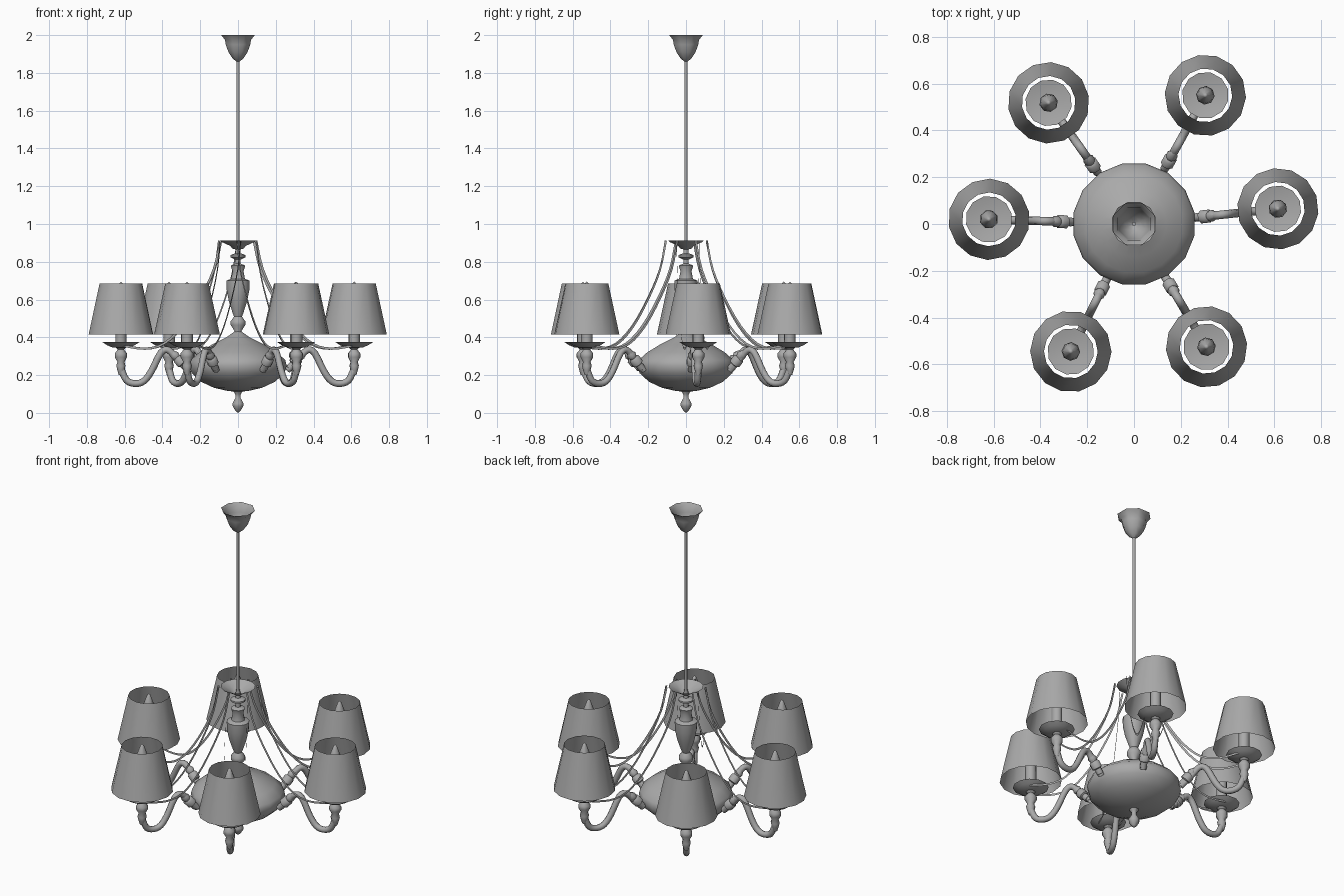
import bpy, bmesh, math
from mathutils import Matrix, Vector

cube = bpy.data.objects.get("Cube")
if cube:
    bpy.data.objects.remove(cube, do_unlink=True)

grey = bpy.data.materials.new("brushed grey metal")
grey.use_nodes = True
colour = (0.4, 0.4, 0.4, 1)
grey.diffuse_color = colour
grey.node_tree.nodes["Principled BSDF"].inputs["Base Color"].default_value = colour


def finish(name, bm, matrix=None, angle=50, recalc=True):
    """Turn a bmesh into a smooth-shaded object."""
    if recalc:
        bmesh.ops.recalc_face_normals(bm, faces=bm.faces)
    mesh = bpy.data.meshes.new(name)
    bm.to_mesh(mesh)
    bm.free()
    mesh.materials.append(grey)
    obj = bpy.data.objects.new(name, mesh)
    bpy.context.collection.objects.link(obj)
    obj.matrix_world = matrix or Matrix()
    bpy.ops.object.select_all(action='DESELECT')
    obj.select_set(True)
    bpy.context.view_layer.objects.active = obj
    bpy.ops.object.shade_smooth_by_angle(angle=math.radians(angle))
    return obj


def sweep(name, rings, matrix=None, close=True, angle=50):
    """Skin a list of point rings."""
    bm = bmesh.new()
    loops = [[bm.verts.new(p) for p in ring] for ring in rings]
    for a, b in zip(loops, loops[1:]):
        n = len(a)
        for i in range(n if close else n - 1):
            j = (i + 1) % n
            bm.faces.new((a[i], a[j], b[j], b[i]))
    bmesh.ops.remove_doubles(bm, verts=bm.verts, dist=0.0002)
    return finish(name, bm, matrix, angle)


def lathe(name, profile, sides, matrix=None, angle=50):
    """Spin (radius, height) pairs around z."""
    turns = [2 * math.pi * (i + 0.5) / sides for i in range(sides)]
    rings = [[(r * math.cos(t), r * math.sin(t), z) for t in turns] for r, z in profile]
    return sweep(name, rings, matrix, True, angle)


def spline(points, steps):
    """Smooth path through control points."""
    pts = [Vector(p) for p in points]
    pts = [2 * pts[0] - pts[1]] + pts + [2 * pts[-1] - pts[-2]]
    path = []
    for a, b, c, d in zip(pts, pts[1:], pts[2:], pts[3:]):
        for k in range(steps):
            t = k / steps
            path.append(0.5 * (2 * b + (c - a) * t + (2 * a - 5 * b + 4 * c - d) * t * t
                               + (3 * b - a - 3 * c + d) * t ** 3))
    return path + [pts[-2]]


def frames(path):
    """Each path point with its normal in the xz plane."""
    for i, p in enumerate(path):
        t = path[min(i + 1, len(path) - 1)] - path[max(i - 1, 0)]
        yield p, Vector((-t.z, 0, t.x)).normalized()


def tube(name, path, radius, sides, matrix):
    turns = [2 * math.pi * i / sides for i in range(sides)]
    side = Vector((0, 1, 0))
    rings = [[p + radius * (math.cos(t) * n + math.sin(t) * side) for t in turns]
             for p, n in frames(path)]
    return sweep(name, rings, matrix)


def ribbon(name, path, half, matrix):
    rings = [[p - half * n, p + half * n] for p, n in frames(path)]
    return sweep(name, rings, matrix, close=False)


# Central stem, from ceiling to finial
lathe("ceiling_canopy", [(0.096, 2.0), (0.075, 1.975), (0.07, 1.95), (0.055, 1.91),
                         (0.03, 1.875), (0.008, 1.86)], 8)
lathe("hanging_rod", [(0.008, 0.88), (0.008, 1.9)], 8)
lathe("crown", [(0.098, 0.912), (0.09, 0.905), (0.045, 0.885), (0.03, 0.87), (0.012, 0.865)], 12)
lathe("turned_column", [(0.012, 0.89), (0.015, 0.845), (0.042, 0.835), (0.042, 0.825),
                        (0.015, 0.812), (0.015, 0.79), (0.04, 0.78), (0.03, 0.75),
                        (0.038, 0.71), (0.064, 0.7), (0.062, 0.65), (0.05, 0.59),
                        (0.028, 0.525), (0.022, 0.51), (0.04, 0.485), (0.04, 0.465),
                        (0.02, 0.435), (0.024, 0.41)], 12)
lathe("bowl", [(0.02, 0.43), (0.06, 0.402), (0.14, 0.362), (0.21, 0.32), (0.255, 0.28),
               (0.263, 0.25), (0.25, 0.21), (0.2, 0.165), (0.13, 0.133), (0.05, 0.115),
               (0, 0.113)], 16)
lathe("finial", [(0.03, 0.118), (0.016, 0.1), (0.014, 0.08), (0.032, 0.05), (0.03, 0.035),
                 (0.014, 0.01), (0, 0.0)], 8)

# Six arms, each built along +x and turned into place
arm_path = spline([(0.26, 0, 0.225), (0.32, 0, 0.285), (0.365, 0, 0.332), (0.405, 0, 0.318),
                   (0.455, 0, 0.22), (0.495, 0, 0.168), (0.54, 0, 0.155), (0.585, 0, 0.172),
                   (0.613, 0, 0.23)], 3)
drape = spline([(0.09, 0, 0.912), (0.125, 0, 0.76), (0.195, 0, 0.61), (0.29, 0, 0.46),
                (0.39, 0, 0.365), (0.49, 0, 0.34), (0.6, 0, 0.355)], 3)
lamps = [(0.615, 0.065), (0.305, 0.55), (-0.365, 0.518), (-0.62, 0.02),
         (-0.27, -0.545), (0.31, -0.525)]

for k, (x, y) in enumerate(lamps, 1):
    reach = math.hypot(x, y)
    turn = Matrix.Rotation(math.atan2(y, x), 4, 'Z')
    stretch = turn @ Matrix.Diagonal((reach / 0.615, 1, 1, 1))
    at = Matrix.Translation((x, y, 0)) @ turn

    tube(f"arm_{k}", arm_path, 0.018, 8, stretch)
    tilt = turn @ Matrix.Translation((0.305, 0, 0.272)) @ Matrix.Rotation(math.radians(42), 4, 'Y')
    lathe(f"arm_collar_{k}", [(0.01, -0.055), (0.02, -0.05), (0.02, -0.02), (0.03, -0.015),
                              (0.03, 0.02), (0.02, 0.028), (0.026, 0.045), (0.012, 0.07)], 8, tilt)
    lathe(f"arm_cup_{k}", [(0.012, 0.2), (0.02, 0.225), (0.026, 0.25), (0.02, 0.27),
                           (0.034, 0.295), (0.034, 0.315), (0.018, 0.335), (0.03, 0.348)], 8, at)
    lathe(f"drip_dish_{k}", [(0, 0.343), (0.045, 0.346), (0.075, 0.358), (0.1, 0.374),
                             (0.07, 0.368), (0, 0.362)], 12, at)
    lathe(f"candle_{k}", [(0.031, 0.36), (0.031, 0.54), (0, 0.54)], 8, at)
    lathe(f"bulb_{k}", [(0.02, 0.54), (0.04, 0.58), (0.034, 0.62), (0.01, 0.685), (0, 0.695)], 8, at)
    lathe(f"lamp_shade_{k}", [(0.174, 0.415), (0.115, 0.685)], 14, at, 70)
    for side, word in ((-1, "right"), (1, "left")):
        shift = Matrix.Translation((0, side * 0.06, 0))
        ribbon(f"draped_strand_{word}_{k}", drape, 0.006, stretch @ shift)
